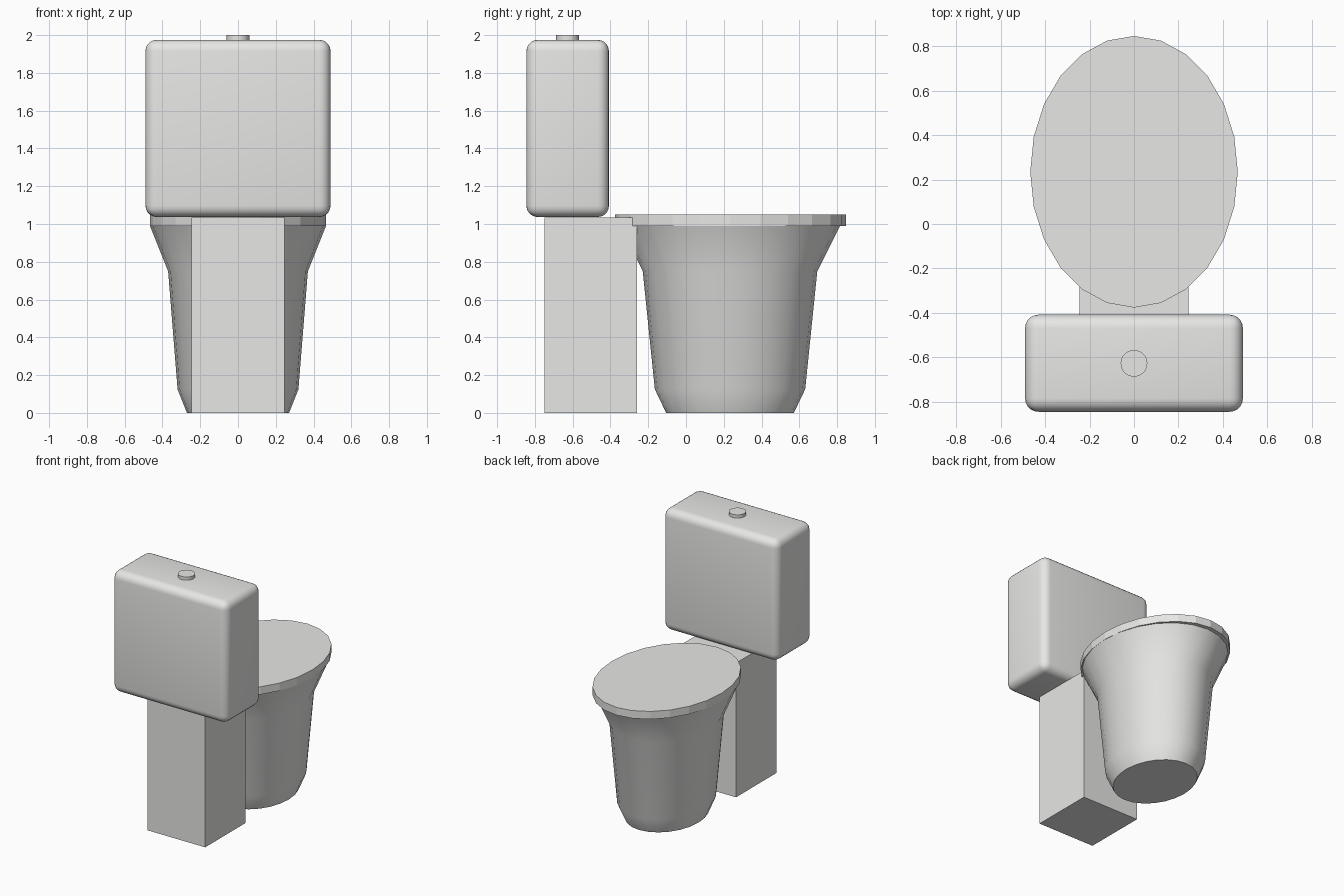
import bpy, bmesh, math

cube = bpy.data.objects.get("Cube")
if cube:
    bpy.data.objects.remove(cube, do_unlink=True)

ceramic = bpy.data.materials.new("light_grey_ceramic")
ceramic.use_nodes = True
COLOUR = (0.8, 0.8, 0.79, 1)
ceramic.diffuse_color = COLOUR
ceramic.node_tree.nodes["Principled BSDF"].inputs["Base Color"].default_value = COLOUR


def finish(name, bm, smooth=None):
    bmesh.ops.recalc_face_normals(bm, faces=bm.faces)
    mesh = bpy.data.meshes.new(name)
    bm.to_mesh(mesh)
    bm.free()
    mesh.materials.append(ceramic)
    obj = bpy.data.objects.new(name, mesh)
    bpy.context.collection.objects.link(obj)
    if smooth:
        bpy.ops.object.select_all(action='DESELECT')
        obj.select_set(True)
        bpy.context.view_layer.objects.active = obj
        bpy.ops.object.shade_smooth_by_angle(angle=math.radians(smooth))
    return obj


def box(name, lo, hi, bevel=0):
    bm = bmesh.new()
    bmesh.ops.create_cube(bm, size=1)
    for v in bm.verts:
        v.co = [a + (b - a) * (c + 0.5) for a, b, c in zip(lo, hi, v.co)]
    if bevel:
        bmesh.ops.bevel(bm, geom=bm.edges[:], offset=bevel, segments=5,
                        profile=0.5, affect='EDGES')
    return finish(name, bm, 40 if bevel else None)


def loft(name, y, rings, sides, smooth=None):
    """Stack elliptical rings (z, x radius, y radius) and cap both ends."""
    bm = bmesh.new()
    loops = []
    for z, rx, ry in rings:
        angles = [math.tau * i / sides for i in range(sides)]
        loops.append([bm.verts.new((rx * math.cos(a), y + ry * math.sin(a), z))
                      for a in angles])
    for low, high in zip(loops, loops[1:]):
        for i in range(sides):
            j = (i + 1) % sides
            bm.faces.new((low[i], low[j], high[j], high[i]))
    bm.faces.new(loops[0][::-1])
    bm.faces.new(loops[-1])
    return finish(name, bm, smooth)


# Rear support and rounded water tank
box("rear_support", (-0.245, -0.75, 0), (0.245, -0.26, 1.035))
box("tank", (-0.49, -0.845, 1.037), (0.49, -0.408, 1.975), bevel=0.06)

# Flush button on the tank
loft("flush_button", -0.627, [(1.96, 0.06, 0.06), (2.0, 0.06, 0.06)], 32, 40)

# Flared bowl and flat lid
loft("bowl", 0.233, [(0, 0.27, 0.338), (0.125, 0.32, 0.398),
                     (0.75, 0.37, 0.462), (0.99, 0.466, 0.582)], 24, 40)
loft("lid", 0.235, [(0.99, 0.467, 0.611), (1.05, 0.467, 0.611)], 24)
